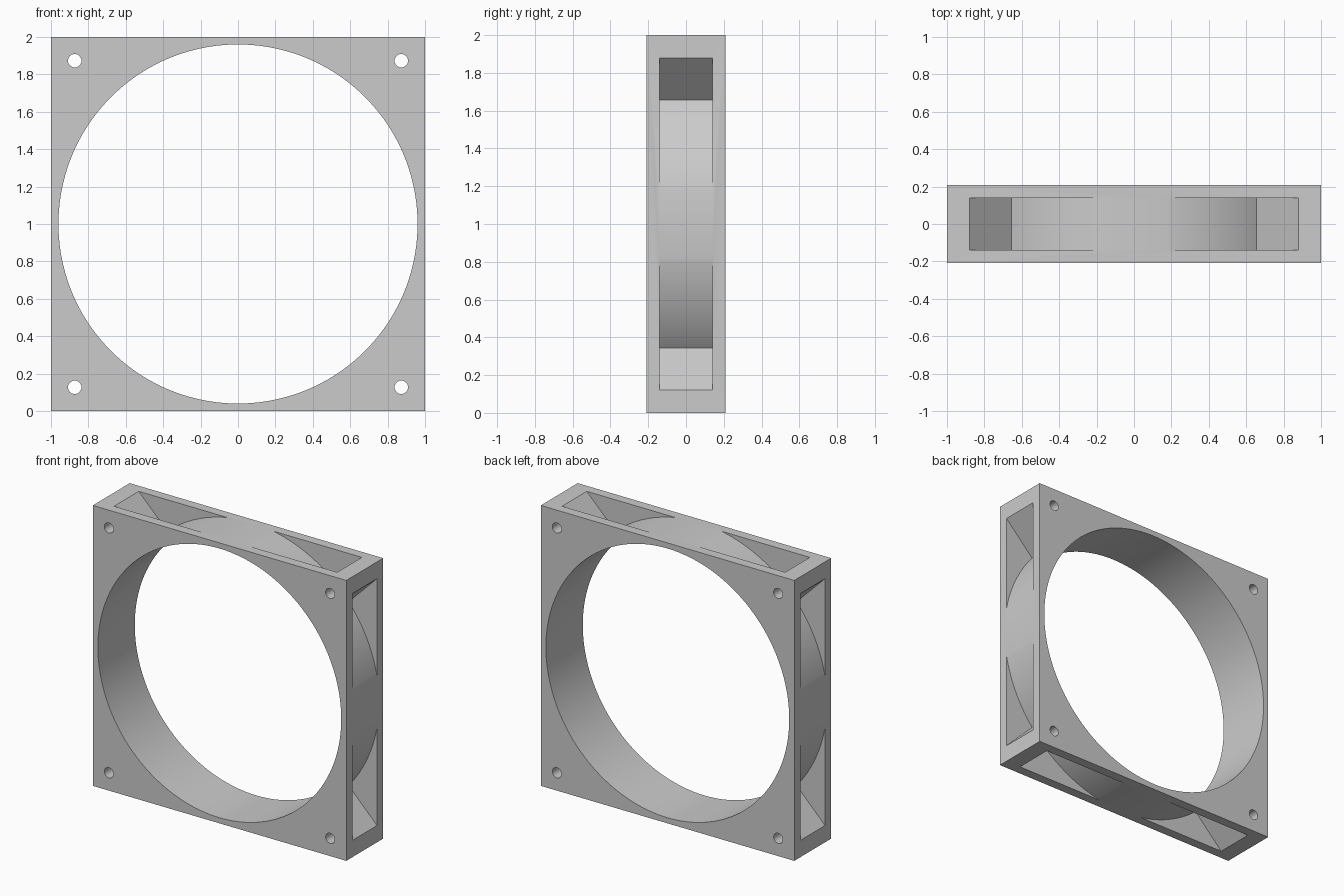
import bpy, bmesh
from math import radians, sin, cos, sqrt, atan2, pi
from mathutils import Matrix

HALF, DEPTH = 1.0, 0.208        # half width and half depth of the housing
BORE, SHELL = 0.96, 1.016       # inner and outer radius of the duct
RIB = 0.12                      # offset of the rib walls from the diagonal
POCKET = 0.139                  # half depth of the side pockets

cube = bpy.data.objects.get("Cube")
if cube:
    bpy.data.objects.remove(cube, do_unlink=True)

grey = bpy.data.materials.new("plain grey")
grey.use_nodes = True
colour = (0.6, 0.6, 0.6, 1)
grey.diffuse_color = colour
grey.node_tree.nodes["Principled BSDF"].inputs["Base Color"].default_value = colour


def prism(name, points, half_depth):
    """Extrude an x-z outline along y, centred at mid height."""
    bm = bmesh.new()
    face = bm.faces.new([bm.verts.new((x, -half_depth, z)) for x, z in points])
    new = bmesh.ops.extrude_face_region(bm, geom=[face])["geom"]
    verts = [v for v in new if isinstance(v, bmesh.types.BMVert)]
    bmesh.ops.translate(bm, verts=verts, vec=(0, 2 * half_depth, 0))
    bmesh.ops.recalc_face_normals(bm, faces=bm.faces)
    mesh = bpy.data.meshes.new(name)
    bm.to_mesh(mesh)
    bm.free()
    mesh.materials.append(grey)
    obj = bpy.data.objects.new(name, mesh)
    bpy.context.collection.objects.link(obj)
    return obj


def arc(radius, start, end, steps):
    angles = [start + (end - start) * i / steps for i in range(steps + 1)]
    return [(radius * cos(a), radius * sin(a)) for a in angles]


def circle(radius, sides, cx=0, cz=0):
    return [(x + cx, z + cz) for x, z in arc(radius, 0, 2 * pi, sides)[:-1]]


# Square housing
frame = prism("fan_frame", [(-HALF, -HALF), (HALF, -HALF), (HALF, HALF), (-HALF, HALF)], DEPTH)

# Round duct and corner screw holes
cutters = [prism("bore_cutter", circle(BORE, 160), 0.5)]
for sx in (-1, 1):
    for sz in (-1, 1):
        cutters.append(prism("screw_cutter", circle(0.036, 32, sx * 0.873, sz * 0.873), 0.5))

# Side pockets between the duct shell and the diagonal corner ribs
z_in = -RIB / 2 + sqrt(SHELL ** 2 / 2 - RIB ** 2 / 4)
outline = arc(SHELL, atan2(z_in, z_in + RIB), 0.1, 24)
outline += [(1.1, outline[-1][1]), (1.1, 1.1 - RIB)]
for quarter in range(4):
    for side in (-1, 1):
        pocket = prism("pocket_cutter", [(x, side * z) for x, z in outline], POCKET)
        pocket.data.transform(Matrix.Rotation(quarter * pi / 2, 4, "Y"))
        cutters.append(pocket)

# Cut everything and keep the finished mesh
for cutter in cutters:
    mod = frame.modifiers.new(cutter.name, "BOOLEAN")
    mod.operation, mod.solver, mod.object = "DIFFERENCE", "EXACT", cutter
graph = bpy.context.evaluated_depsgraph_get()
result = bpy.data.meshes.new_from_object(frame.evaluated_get(graph))
frame.modifiers.clear()
frame.data = result
for cutter in cutters:
    bpy.data.objects.remove(cutter, do_unlink=True)
result.transform(Matrix.Translation((0, 0, HALF)))
result.materials.clear()
result.materials.append(grey)

# Smooth the round walls only
bpy.ops.object.select_all(action="DESELECT")
frame.select_set(True)
bpy.context.view_layer.objects.active = frame
bpy.ops.object.shade_smooth_by_angle(angle=radians(13))
